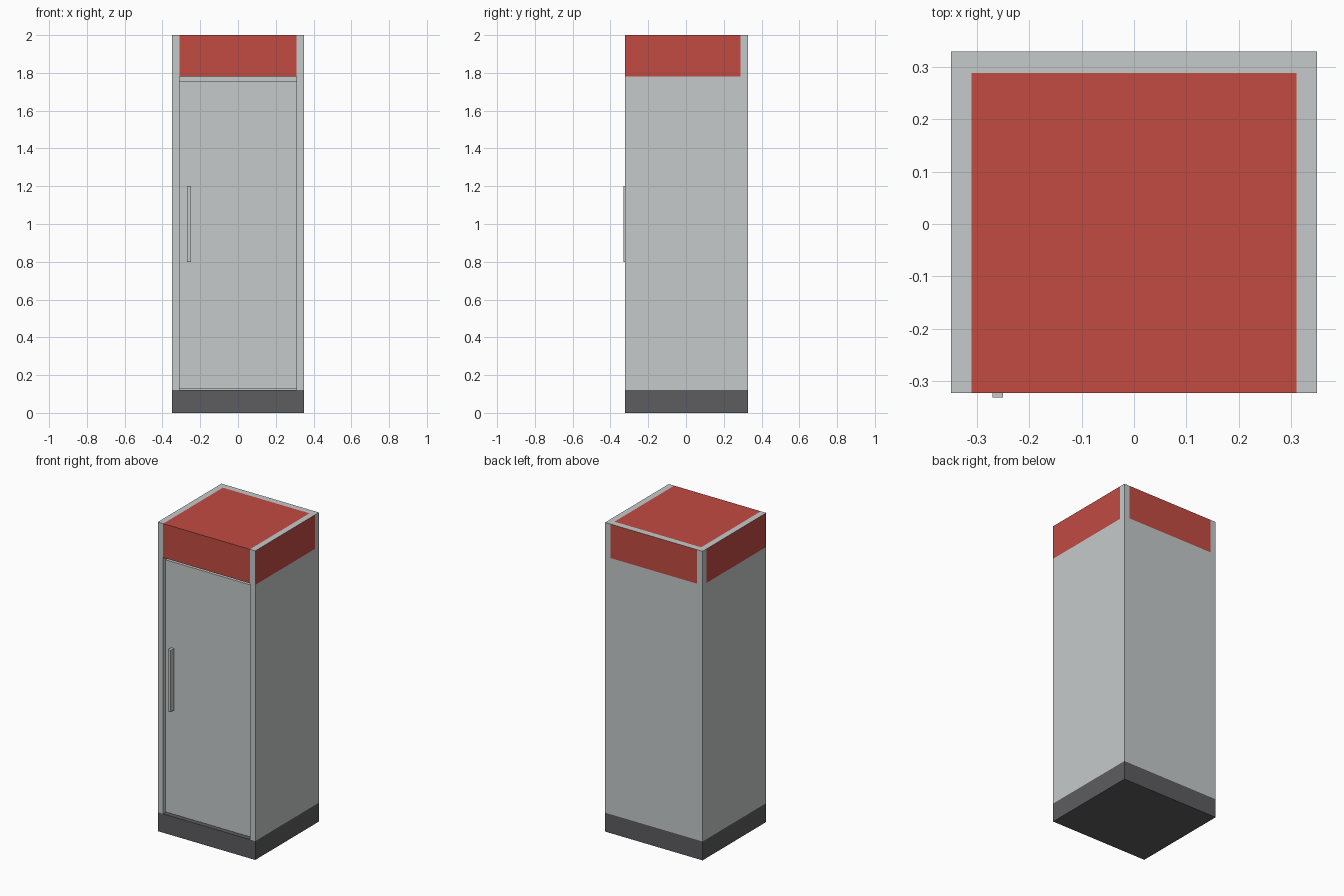
import bpy
from mathutils import Vector

if "Cube" in bpy.data.objects:
    bpy.data.objects.remove(bpy.data.objects["Cube"], do_unlink=True)


def material(name, rgb):
    mat = bpy.data.materials.new(name)
    mat.use_nodes = True
    color = (*rgb, 1)
    mat.diffuse_color = color
    mat.node_tree.nodes["Principled BSDF"].inputs["Base Color"].default_value = color
    return mat


GREY = material("light grey", (0.56, 0.59, 0.59))
RED = material("signal red", (0.54, 0.07, 0.055))
DARK = material("dark grey", (0.11, 0.11, 0.115))


def box(name, low, high, mat, accent=None, facing=None):
    """Box between two corners; faces pointing along 'facing' get the accent."""
    low, high = Vector(low), Vector(high)
    bpy.ops.mesh.primitive_cube_add(size=1)
    obj = bpy.context.object
    obj.name = obj.data.name = name
    for v in obj.data.vertices:
        v.co = Vector(a + (b - a) * (c + 0.5) for a, b, c in zip(low, high, v.co))
    obj.data.update()
    obj.data.materials.append(mat)
    if accent:
        obj.data.materials.append(accent)
        for face in obj.data.polygons:
            if face.normal.dot(Vector(facing)) > 0.9:
                face.material_index = 1
    return obj


# Main dimensions
W, FRONT, BACK = 0.349, -0.322, 0.329
IN_X, IN_Y = 0.31, 0.288
BASE, BAND, TOP = 0.122, 1.78, 2.0
DOOR_Y, DOOR_TOP = -0.298, 1.757

# Plinth
box("plinth", (-W, FRONT, 0), (W, BACK, BASE), DARK)

# Side walls with red upper band, and back corner posts
for side, label in ((1, "left"), (-1, "right")):
    x0, x1 = sorted((side * IN_X, side * W))
    box(label + "_wall", (x0, FRONT, BASE), (x1, IN_Y, BAND), GREY)
    box(label + "_wall_band", (x0, FRONT, BAND), (x1, IN_Y, TOP),
        GREY, RED, (side, 0, 0))
    box(label + "_back_post", (x0, IN_Y, BASE), (x1, BACK, TOP), GREY)

# Back wall with red upper band
box("back_wall", (-IN_X, IN_Y, BASE), (IN_X, BACK, BAND), GREY)
box("back_wall_band", (-IN_X, IN_Y, BAND), (IN_X, BACK, TOP), GREY, RED, (0, 1, 0))

# Red top unit between the walls
box("top_unit", (-IN_X, FRONT, BAND), (IN_X, IN_Y, TOP), RED)

# Inner cabinet, recessed door and handle
box("cabinet_core", (-IN_X, DOOR_Y + 0.03, BASE), (IN_X, IN_Y, BAND), GREY)
box("door", (-IN_X, DOOR_Y, BASE + 0.004), (IN_X, DOOR_Y + 0.03, DOOR_TOP), GREY)
box("door_handle", (-0.27, -0.331, 0.8), (-0.25, DOOR_Y, 1.2), GREY)
